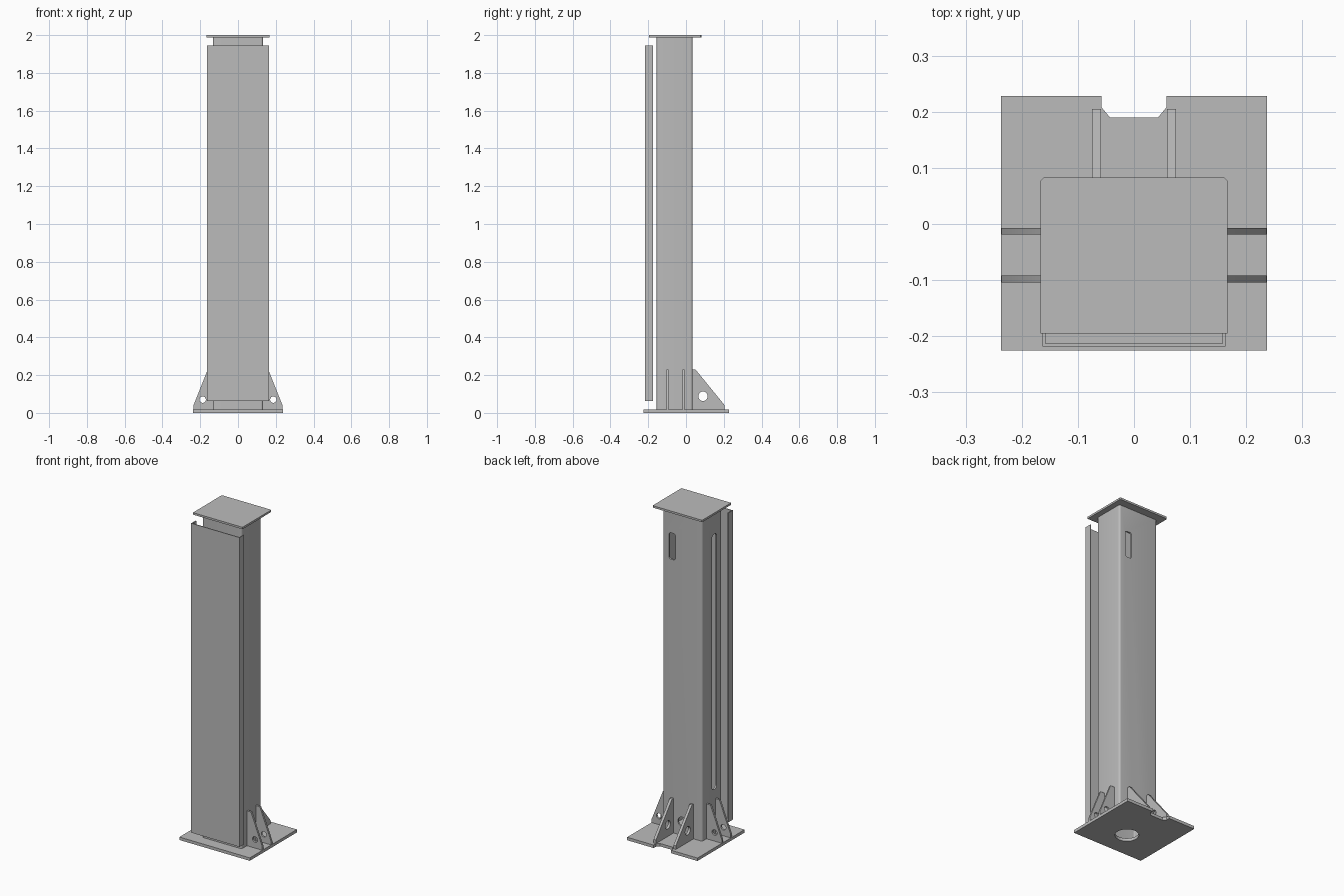
import bpy
import bmesh
from math import cos, sin, pi

if "Cube" in bpy.data.objects:
    bpy.data.objects.remove(bpy.data.objects["Cube"], do_unlink=True)

steel = bpy.data.materials.new("grey_steel")
steel.use_nodes = True
GREY = (0.5, 0.5, 0.5, 1)
steel.diffuse_color = GREY
steel.node_tree.nodes["Principled BSDF"].inputs["Base Color"].default_value = GREY


def prism(name, outline, axis, lo, hi):
    """Extrude a 2D outline along an axis from lo to hi."""
    place = {"x": lambda a, b, d: (d, a, b),
             "y": lambda a, b, d: (a, d, b),
             "z": lambda a, b, d: (a, b, d)}[axis]
    bm = bmesh.new()
    n = len(outline)
    ends = [[bm.verts.new(place(a, b, d)) for a, b in outline] for d in (lo, hi)]
    for ring in ends:
        bm.faces.new(ring)
    for i in range(n):
        j = (i + 1) % n
        bm.faces.new((ends[0][i], ends[0][j], ends[1][j], ends[1][i]))
    bmesh.ops.recalc_face_normals(bm, faces=bm.faces)
    mesh = bpy.data.meshes.new(name)
    bm.to_mesh(mesh)
    bm.free()
    mesh.materials.append(steel)
    obj = bpy.data.objects.new(name, mesh)
    bpy.context.collection.objects.link(obj)
    return obj


def rounded(a0, a1, b0, b1, r, steps=5):
    """Outline of a rectangle with round corners."""
    corners = [(a1 - r, b1 - r), (a0 + r, b1 - r), (a0 + r, b0 + r), (a1 - r, b0 + r)]
    return [(a + r * cos((k + s / steps) * pi / 2), b + r * sin((k + s / steps) * pi / 2))
            for k, (a, b) in enumerate(corners) for s in range(steps + 1)]


def circle(a, b, r, n=24):
    return [(a + r * cos(2 * pi * i / n), b + r * sin(2 * pi * i / n)) for i in range(n)]


def cut(obj, *cutter_args):
    """Cut a prism out of an object and discard the cutter."""
    cutter = prism("cutter", *cutter_args)
    mod = obj.modifiers.new("cut", "BOOLEAN")
    mod.operation, mod.solver, mod.object = "DIFFERENCE", "EXACT", cutter
    bpy.context.view_layer.objects.active = obj
    bpy.ops.object.modifier_apply(modifier=mod.name)
    bpy.data.objects.remove(cutter, do_unlink=True)


def smooth(obj):
    bpy.ops.object.select_all(action="DESELECT")
    obj.select_set(True)
    bpy.context.view_layer.objects.active = obj
    bpy.ops.object.shade_smooth_by_angle()


BASE_TOP, CAP_BOTTOM = 0.018, 1.988
SIDE, FRONT, BACK, WALL = 0.133, -0.155, 0.035, 0.01

# Base plate with a rear notch and a cable hole
half = [(0.237, -0.225), (0.237, 0.228), (0.058, 0.228), (0.058, 0.208), (0.043, 0.19)]
base = prism("base_plate", half + [(-x, y) for x, y in reversed(half)], "z", 0, BASE_TOP)
cut(base, circle(0, -0.06, 0.065, 32), "z", -0.1, 0.1)
smooth(base)

# Hollow column with its cable openings
column = prism("column", rounded(-SIDE, SIDE, FRONT, BACK, 0.012), "z", BASE_TOP, CAP_BOTTOM)
cut(column, rounded(-SIDE + WALL, SIDE - WALL, FRONT + WALL, BACK - WALL, 0.005),
    "z", -0.1, 2.1)
cut(column, rounded(0.047, 0.09, 1.68, 1.84, 0.012), "y", 0, 0.1)
cut(column, circle(0, 0.1, 0.03), "y", 0, 0.1)
cut(column, rounded(-0.105, -0.06, 0.29, 1.845, 0.02), "x", -0.2, -0.1)
smooth(column)

# Cap plate
cap = prism("cap_plate", [(-0.167, -0.195), (0.167, -0.195), (0.167, 0.077), (0.161, 0.083),
                          (-0.161, 0.083), (-0.167, 0.077)], "z", CAP_BOTTOM, 2)

# Folded front cover, open at the rear, top and bottom
fold = [(0.163, -0.218), (0.163, -0.175), (0.158, -0.175), (0.158, -0.213)]
prism("front_cover", fold + [(-x, y) for x, y in reversed(fold)], "z", 0.062, 1.945)

# Stiffening gussets, mirrored left and right
for label, s in (("left", 1), ("right", -1)):
    for spot, y in (("front", -0.098), ("rear", -0.013)):
        shape = [(SIDE, BASE_TOP), (0.236, BASE_TOP), (0.236, 0.04), (0.16, 0.23), (SIDE, 0.23)]
        gusset = prism(f"{label}_{spot}_gusset", [(s * x, z) for x, z in shape],
                       "y", y - 0.006, y + 0.006)
        cut(gusset, circle(s * 0.187, 0.07, 0.017), "y", y - 0.1, y + 0.1)
        smooth(gusset)
    shape = [(BACK, BASE_TOP), (0.205, BASE_TOP), (0.205, 0.04), (0.05, 0.23), (BACK, 0.23)]
    gusset = prism(f"{label}_back_gusset", shape, "x", s * 0.067 - 0.008, s * 0.067 + 0.008)
    cut(gusset, circle(0.09, 0.088, 0.025), "x", s * 0.067 - 0.1, s * 0.067 + 0.1)
    smooth(gusset)
